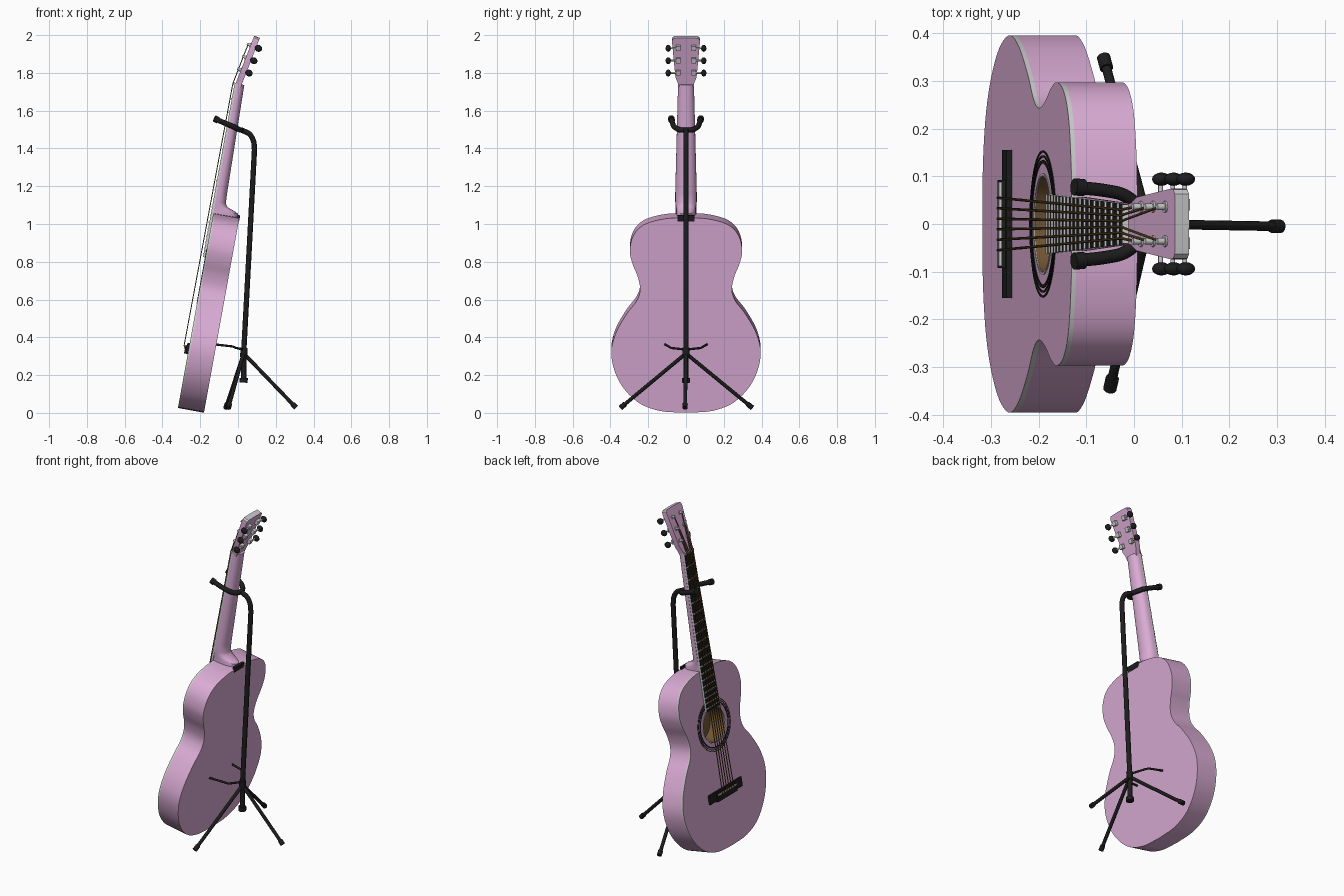
import bpy, bmesh, math
from mathutils import Vector as V, Matrix, Quaternion

if "Cube" in bpy.data.objects:
    bpy.data.objects.remove(bpy.data.objects["Cube"])

def mat(name, r, g, b):
    m = bpy.data.materials.new(name)
    m.diffuse_color = (r, g, b, 1)
    m.use_nodes = True
    m.node_tree.nodes["Principled BSDF"].inputs["Base Color"].default_value = m.diffuse_color
    return m

PINK = mat("pink_lacquer", 0.70, 0.41, 0.66)
BLACK = mat("black", 0.012, 0.012, 0.012)
GRAY = mat("light_gray", 0.60, 0.60, 0.60)
BROWN = mat("brown", 0.17, 0.095, 0.035)

# Guitar frame: local -x = out of soundboard, y = width, z = along the neck
G = Matrix.Translation((-0.318, 0, 0.026)) @ Matrix.Rotation(math.radians(10.3), 4, 'Y')
# Headstock frame, leaning further back from the nut
H = G @ Matrix.Translation((-0.007, 0, 1.742)) @ Matrix.Rotation(math.radians(11), 4, 'Y')
I = Matrix.Identity(4)

def finish(name, bm, mats, M):
    bmesh.ops.recalc_face_normals(bm, faces=bm.faces[:])
    me = bpy.data.meshes.new(name)
    bm.to_mesh(me)
    bm.free()
    for m in mats:
        me.materials.append(m)
    ob = bpy.data.objects.new(name, me)
    ob.matrix_world = M
    bpy.context.collection.objects.link(ob)
    return ob

def loft(name, rings, mats, M=I, bands=None, caps=(0, 0)):
    """Skin closed rings; bands = material index per band, caps = index or None."""
    bm = bmesh.new()
    vs = [[bm.verts.new(p) for p in r] for r in rings]
    n = len(rings[0])
    for k in range(len(rings) - 1):
        for i in range(n):
            j = (i + 1) % n
            f = bm.faces.new((vs[k][i], vs[k][j], vs[k + 1][j], vs[k + 1][i]))
            f.material_index = bands[k] if bands else 0
    for ring, c in ((vs[0], caps[0]), (vs[-1], caps[1])):
        if c is not None:
            bm.faces.new(ring).material_index = c
    return finish(name, bm, mats, M)

def box(name, lo, hi, m, M=G):
    lo, hi = V(lo), V(hi)
    bm = bmesh.new()
    bmesh.ops.create_cube(bm, size=1, matrix=Matrix.LocRotScale((lo + hi) / 2, None, hi - lo))
    return finish(name, bm, [m], M)

def ball(name, c, r, m, M):
    bm = bmesh.new()
    bmesh.ops.create_uvsphere(bm, u_segments=16, v_segments=10, radius=1,
                              matrix=Matrix.LocRotScale(V(c), None, V(r)))
    return finish(name, bm, [m], M)

def tube(name, pts, r, m, M=I, n=12):
    pts = [V(p) for p in pts]
    rings, q, prev = [], None, None
    for i, p in enumerate(pts):
        t = (pts[min(i + 1, len(pts) - 1)] - pts[max(i - 1, 0)]).normalized()
        q = t.to_track_quat('Z', 'Y') if q is None else prev.rotation_difference(t) @ q
        prev = t
        rings.append([p + q @ V((r * math.cos(a), r * math.sin(a), 0))
                      for a in (2 * math.pi * k / n for k in range(n))])
    return loft(name, rings, [m], M)

def smooth(pts, sub=5):
    """Catmull-Rom through the points."""
    pts = [V(p) for p in pts]
    P = [2 * pts[0] - pts[1]] + pts + [2 * pts[-1] - pts[-2]]
    out = []
    for a, b, c, d in zip(P, P[1:], P[2:], P[3:]):
        for k in range(sub):
            t = k / sub
            out.append(0.5 * (2 * b + (c - a) * t + (2 * a - 5 * b + 4 * c - d) * t * t
                              + (3 * b - a - 3 * c + d) * t ** 3))
    return out + [pts[-1]]

def mirror_y(half):
    """Close a right-hand outline of (y, z) points that starts and ends on y = 0."""
    return half + [V((-p[0], p[1])) for p in half[-2:0:-1]]

# Body: outline lofted back to front, gray binding, soundhole pocket
half = smooth([(0, 0), (0.14, 0.010), (0.26, 0.06), (0.355, 0.17), (0.395, 0.305), (0.375, 0.42),
               (0.315, 0.53), (0.262, 0.60), (0.243, 0.66), (0.255, 0.73), (0.283, 0.80),
               (0.297, 0.87), (0.28, 0.95), (0.225, 1.01), (0.12, 1.042), (0, 1.05)])
outline = mirror_y(half)
HOLE = V((0, 0.715))
circle = [HOLE + (p - HOLE).normalized() * 0.10 for p in outline]
at = lambda ring, x: [(x, p[0], p[1]) for p in ring]
loft("guitar_body", [at(outline, 0.14), at(outline, 0.010), at(outline, 0),
                     at(circle, 0), at(circle, 0.10)],
     [PINK, GRAY, BROWN], G, bands=(0, 1, 0, 2), caps=(0, 2))

# Rosette rings around the soundhole
def ring_at(r, x, n=64):
    return [(x, r * math.sin(2 * math.pi * k / n), HOLE[1] + r * math.cos(2 * math.pi * k / n))
            for k in range(n)]
for r1, r2, m in ((0.101, 0.106, GRAY), (0.127, 0.134, BLACK), (0.140, 0.144, BLACK), (0.150, 0.154, BLACK)):
    loft("rosette_ring", [ring_at(r1, 0), ring_at(r1, -0.002), ring_at(r2, -0.002), ring_at(r2, 0)],
         [m], G, caps=(None, None))

# Neck with heel: D-shaped sections (z, half width, depth)
def d_ring(z, w, d):
    return [(d * math.sin(a) ** 0.8 if 0 < k < 16 else 0, w * math.cos(a), z)
            for k in range(17) for a in [math.pi * k / 16]]
loft("neck", [d_ring(*s) for s in ((1.03, 0.052, 0.132), (1.068, 0.052, 0.130), (1.078, 0.053, 0.11),
     (1.092, 0.055, 0.07), (1.11, 0.057, 0.056), (1.16, 0.057, 0.053), (1.745, 0.042, 0.040))], [PINK], G)
box("heel_cap", (0.128, -0.045, 1.03), (0.142, 0.045, 1.062), BLACK)

# Fretboard: dark front, gray edges
NUT, SADDLE, END = 1.742, 0.33, 0.81
fw = lambda z: 0.062 + (0.042 - 0.062) * (z - END) / (NUT - END)
rect = lambda z: [(0, -fw(z), z), (-0.012, -fw(z), z), (-0.012, fw(z), z), (0, fw(z), z)]
fb = loft("fretboard", [rect(END), rect(NUT)], [GRAY, BLACK], G)
for p in fb.data.polygons:
    p.material_index = 1 if p.normal.x < -0.9 else 0
for n in range(1, 19):
    z = SADDLE + (NUT - SADDLE) / 2 ** (n / 12)
    box("fret", (-0.016, -fw(z), z - 0.003), (-0.011, fw(z), z + 0.003), GRAY)
box("nut", (-0.019, -0.041, NUT - 0.006), (0, 0.041, NUT + 0.006), GRAY)

# Bridge and saddle
box("bridge_base", (-0.012, -0.155, 0.295), (0, 0.155, 0.348), BLACK)
box("bridge_block", (-0.020, -0.092, 0.290), (0, 0.092, 0.335), BLACK)
box("saddle", (-0.025, -0.088, 0.324), (-0.01, 0.088, 0.333), GRAY)

# Headstock with gray end face
hs = mirror_y([V(p) for p in ((0, -0.005), (0.041, -0.005), (0.044, 0.02), (0.056, 0.05), (0.074, 0.25),
                              (0.072, 0.264), (0.063, 0.272), (0, 0.274))])
head = loft("headstock", [at(hs, 0), at(hs, 0.032)], [PINK, GRAY], H)
for p in head.data.polygons:
    p.material_index = 1 if p.normal.z > 0.6 else 0

# Tuners: post, gear housing, shaft and button
POSTS = (0.08, 0.15, 0.22)
for s in (-1, 1):
    for z in POSTS:
        tube("tuner_post", [(0.01, s * 0.036, z), (-0.02, s * 0.036, z)], 0.007, GRAY, H)
        tube("post_washer", [(0.01, s * 0.036, z), (-0.004, s * 0.036, z)], 0.012, GRAY, H)
        box("tuner_housing", (0.03, s * 0.040 - 0.012, z - 0.013), (0.05, s * 0.040 + 0.012, z + 0.013), GRAY, H)
        tube("tuner_shaft", [(0.043, s * 0.045, z), (0.043, s * 0.09, z)], 0.005, GRAY, H)
        ball("tuner_button", (0.045, s * 0.094, z), (0.020, 0.014, 0.018), BLACK, H)

# Strings: saddle, nut, post
to_g = G.inverted() @ H
for i in range(6):
    k = i - 2.5
    s = 1 if k > 0 else -1
    post = to_g @ V((-0.014, s * 0.036, POSTS[int(2.5 - abs(k))]))
    tube("string", [(-0.012, k * 0.022, 0.305), (-0.027, k * 0.022, SADDLE), (-0.021, k * 0.012, NUT), post],
         0.0028, BROWN, G, 6)

# Stand: bent pole
HUB = (0.03, 0, 0.315)
bend = smooth([(0.087, 0, 1.39), (0.083, 0, 1.435), (0.062, 0, 1.475), (0.02, 0, 1.497)])
tube("stand_pole", [(0.03, 0, 0.17), HUB] + bend, 0.014, BLACK)
tube("pole_end", [(0.029, 0, 0.16), (0.03, 0, 0.185)], 0.022, BLACK)
tube("stand_hub", [(0.03, 0, 0.295), (0.032, 0, 0.345)], 0.019, BLACK)

# Neck yoke, body rests on both sides
for s in (-1, 1):
    arm = smooth([(0.02, 0, 1.497), (0.008, s * 0.035, 1.499), (-0.02, s * 0.060, 1.513),
                  (-0.06, s * 0.070, 1.53), (-0.12, s * 0.077, 1.556)])
    tube("yoke_arm", arm, 0.014, BLACK)
    tube("yoke_tip", [(-0.105, s * 0.076, 1.549), (-0.126, s * 0.078, 1.559)], 0.018, BLACK)
    tube("body_rest", [(0.03, 0, 0.335), (-0.01, s * 0.08, 0.344), (-0.03, s * 0.092, 0.352),
                       (-0.118, s * 0.11, 0.362)], 0.006, BLACK)

# Tripod legs with rubber feet
for foot in ((0.305, -0.005, 0.03), (-0.063, 0.347, 0.03), (-0.05, -0.343, 0.03)):
    a, b = V(HUB), V(foot)
    tube("stand_leg", [a, b], 0.010, BLACK)
    tube("rubber_foot", [a.lerp(b, 0.94), a.lerp(b, 1.01)], 0.014, BLACK)

# Smooth shading with sharp edges kept
for ob in bpy.context.scene.objects:
    ob.select_set(True)
    bpy.context.view_layer.objects.active = ob
bpy.ops.object.shade_smooth_by_angle(angle=math.radians(35))
